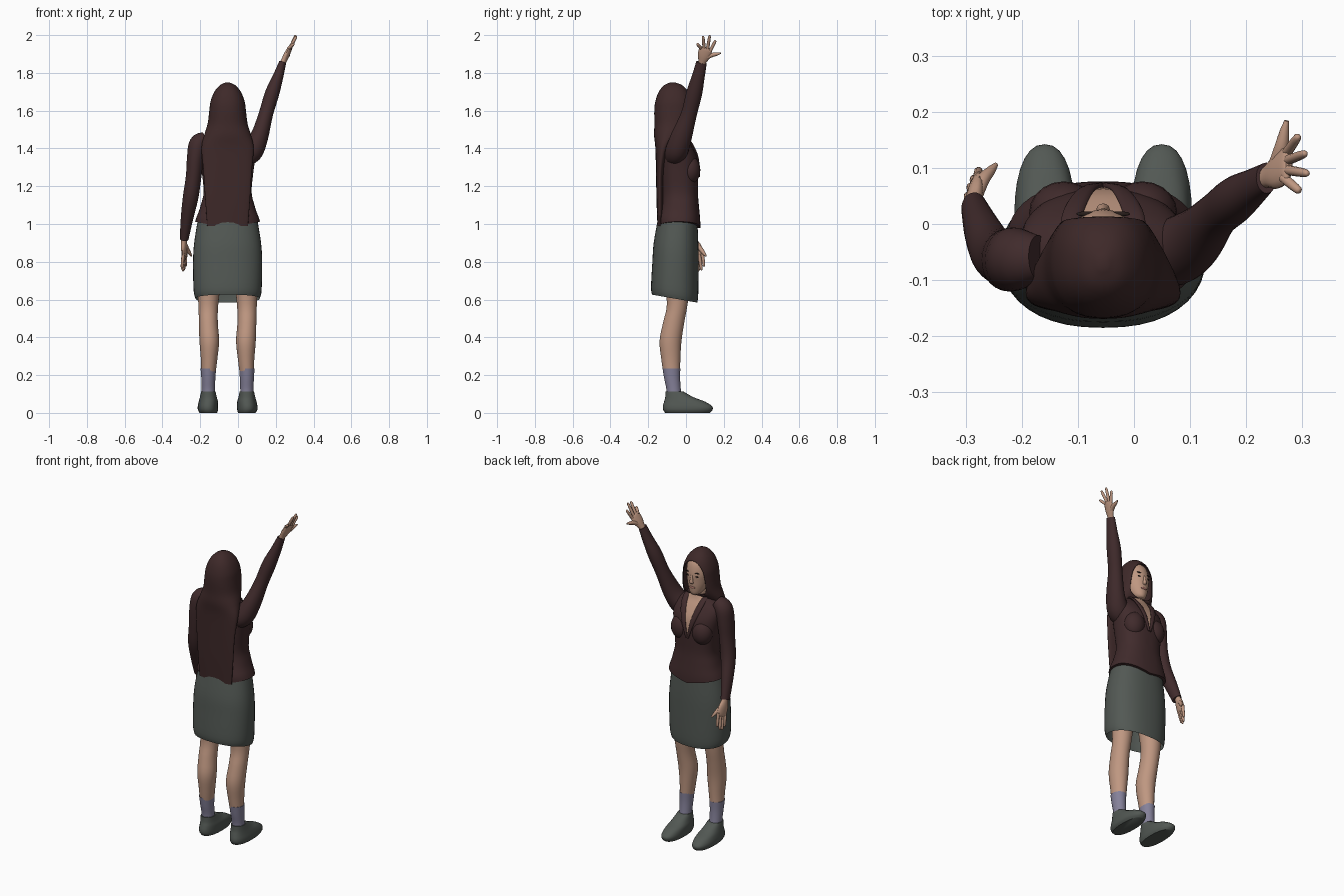
import bpy, bmesh, math
from mathutils import Vector

if "Cube" in bpy.data.objects:
    bpy.data.objects.remove(bpy.data.objects["Cube"])

CX = -0.055  # body centre line


def material(name, rgb):
    m = bpy.data.materials.new(name)
    m.diffuse_color = (*rgb, 1)
    m.use_nodes = True
    m.node_tree.nodes["Principled BSDF"].inputs["Base Color"].default_value = m.diffuse_color
    return m


SKIN = material("skin", (0.52, 0.31, 0.22))
JACKET = material("jacket brown", (0.052, 0.024, 0.025))
HAIR = material("hair brown", (0.048, 0.022, 0.022))
GREEN = material("grey green", (0.085, 0.098, 0.088))
SOCK = material("sock lilac", (0.235, 0.22, 0.32))
LIP = material("lip rose", (0.36, 0.16, 0.13))
DARK = material("eye dark", (0.02, 0.012, 0.01))


def smooth_path(st, k):
    """Catmull-Rom interpolation of station tuples."""
    out = []
    for i in range(len(st) - 1):
        a, b, c, d = st[max(i - 1, 0)], st[i], st[i + 1], st[min(i + 2, len(st) - 1)]
        for j in range(k):
            t = j / k
            out.append([0.5 * (2 * q + (r - p) * t + (2 * p - 5 * q + 4 * r - s) * t * t
                               + (3 * q - p - 3 * r + s) * t ** 3)
                        for p, q, r, s in zip(a, b, c, d)])
    return out + [list(st[-1])]


def loft(name, stations, mat, side=None, n=28, k=4, power=2.0, caps=(True, True), slope=None):
    """Stations are (x, y, z, half_width, half_depth). With side, rings follow the path."""
    st = smooth_path(stations, k)
    bm = bmesh.new()
    rings = []
    for i, (x, y, z, rx, ry) in enumerate(st):
        u, v = Vector((1, 0, 0)), Vector((0, 1, 0))
        if side:
            t = (Vector(st[min(i + 1, len(st) - 1)][:3]) - Vector(st[max(i - 1, 0)][:3])).normalized()
            u = Vector(side)
            u = (u - t * u.dot(t)).normalized()
            v = t.cross(u)
        ring = []
        for j in range(n):
            a = 2 * math.pi * j / n
            c, s = math.cos(a), math.sin(a)
            p = (Vector((x, y, z)) + u * math.copysign(abs(c) ** (2 / power), c) * rx
                 + v * math.copysign(abs(s) ** (2 / power), s) * ry)
            if slope:
                p.z += slope(p)
            ring.append(bm.verts.new(p))
        rings.append(ring)
    for a, b in zip(rings, rings[1:]):
        for j in range(n):
            bm.faces.new((a[j], a[(j + 1) % n], b[(j + 1) % n], b[j]))
    if caps[0]:
        bm.faces.new(rings[0][::-1])
    if caps[1]:
        bm.faces.new(rings[-1])
    bmesh.ops.recalc_face_normals(bm, faces=bm.faces)
    return finish(name, bm, mat)


def finish(name, bm, mat):
    me = bpy.data.meshes.new(name)
    bm.to_mesh(me)
    bm.free()
    for p in me.polygons:
        p.use_smooth = True
    me.materials.append(mat)
    ob = bpy.data.objects.new(name, me)
    bpy.context.collection.objects.link(ob)
    return ob


def ellipsoid(name, loc, r, mat):
    bm = bmesh.new()
    bmesh.ops.create_uvsphere(bm, u_segments=20, v_segments=12, radius=1)
    for v in bm.verts:
        v.co = Vector([c * s + o for c, s, o in zip(v.co, r, loc)])
    return finish(name, bm, mat)


# legs, socks, shoes
for s, label in ((-1, "left"), (1, "right")):
    x = CX + s * 0.102
    loft(label + "_leg", [(x, -.075, .2, .037, .043), (x - s * .004, -.08, .28, .043, .05),
         (x - s * .005, -.082, .38, .052, .058), (x, -.065, .48, .05, .056),
         (x, -.046, .58, .053, .055), (x - s * .005, -.045, .75, .07, .075)], SKIN)
    loft(label + "_sock", [(x, -.062, .07, .036, .042), (x, -.065, .12, .035, .038),
         (x, -.073, .18, .037, .042), (x, -.077, .235, .041, .047)], SOCK)
    loft(label + "_shoe", [(x, .008, 0, .046, .118), (x + s * .002, .01, .015, .053, .13),
         (x + s * .002, .008, .035, .054, .13), (x, -.008, .06, .051, .108),
         (x, -.034, .082, .045, .076), (x, -.06, .112, .038, .048)], GREEN, power=2.3)

# skirt, open below, with the hem dropping towards the front
loft("skirt", [(CX, -.06, .605, .17, .12), (CX, -.06, .65, .18, .125), (CX, -.056, .8, .183, .122),
     (CX, -.053, .9, .177, .118), (CX, -.045, 1.02, .158, .105)], GREEN, n=40, power=2.3,
     caps=(False, True), slope=lambda p: -.18 * (p.y + .06) * max(0, 1 - (p.z - .6) / .2))

# jacket body with a bare neckline cut by two planes
jacket = loft("jacket", [(CX, -.037, .99, .172, .113), (CX, -.037, 1.03, .163, .112),
     (CX, -.032, 1.10, .142, .1), (CX, -.032, 1.17, .127, .095), (CX, -.035, 1.28, .137, .1),
     (CX, -.04, 1.36, .148, .096), (CX, -.053, 1.42, .146, .08), (CX, -.06, 1.46, .1, .062),
     (CX, -.06, 1.49, .052, .05)], JACKET, n=48, power=2.4,
     slope=lambda p: (.2 * abs(p.x - CX) - .012) * max(0, 1 - (p.z - .99) / .08))
jacket.data.materials.append(SKIN)
bm = bmesh.new()
bm.from_mesh(jacket.data)
NECK_BOTTOM, RATE = 1.26, 0.25
for s in (-1, 1):
    bmesh.ops.bisect_plane(bm, geom=bm.verts[:] + bm.edges[:] + bm.faces[:],
                           plane_co=(CX, 0, NECK_BOTTOM), plane_no=(s, 0, -RATE))
for f in bm.faces:
    c = f.calc_center_median()
    if c.y > -.05 and abs(c.x - CX) < RATE * (c.z - NECK_BOTTOM):
        f.material_index = 1
bm.to_mesh(jacket.data)
bm.free()

# bust and lapels
for s, label in ((-1, "left"), (1, "right")):
    ellipsoid(label + "_bust", (CX + s * .07, .02, 1.285), (.062, .056, .075), JACKET)
    loft(label + "_lapel", [(CX + s * .004, .068, 1.25, .006, .006), (CX + s * .03, .06, 1.35, .014, .007),
         (CX + s * .052, .025, 1.43, .018, .007), (CX + s * .06, -.02, 1.475, .016, .007),
         (CX + s * .05, -.07, 1.49, .012, .007)], JACKET, side=(1, 0, 0), n=12)

# sleeves
loft("lowered_sleeve", [(-.17, -.06, 1.455, .035, .04), (-.208, -.062, 1.425, .05, .055),
     (-.225, -.064, 1.35, .045, .056), (-.235, -.062, 1.25, .041, .05), (-.251, -.05, 1.14, .041, .045),
     (-.27, -.012, 1.03, .033, .038), (-.285, .028, .92, .023, .03)], JACKET, side=(1, 0, 0))
loft("raised_sleeve", [(.015, -.06, 1.36, .06, .055), (.07, -.05, 1.385, .062, .06),
     (.112, -.025, 1.46, .048, .056), (.147, .015, 1.58, .038, .042), (.18, .043, 1.69, .038, .042),
     (.212, .065, 1.78, .028, .034), (.236, .082, 1.855, .019, .028)], JACKET, side=(1, 0, 0))


# hands
def hand(label, wrist, knuckles, spread, tips, thumb):
    w, kn, sp = Vector(wrist), Vector(knuckles), Vector(spread)
    mid = w.lerp(kn, .55)
    loft(label + "_palm", [(*w.lerp(kn, -.25), .02, .016), (*w.lerp(kn, .1), .021, .015),
         (*mid, .034, .015), (*kn, .034, .011), (*w.lerp(kn, 1.12), .022, .006)], SKIN, side=spread, n=16)
    for i, tip in enumerate(tips):
        base, t = kn + sp * (-.026 + .0173 * i), Vector(tip)
        loft(f"{label}_finger_{i + 1}", [(*base.lerp(t, -.15), .009, .009), (*base.lerp(t, .5), .0085, .0085),
             (*base.lerp(t, .9), .007, .007), (*t, .003, .003)], SKIN, side=spread, n=10, k=2)
    b, t = mid + sp * .018, Vector(thumb)
    loft(label + "_thumb", [(*w.lerp(kn, .25), .012, .012), (*b.lerp(t, .25), .013, .012),
         (*b.lerp(t, .7), .009, .009), (*t, .004, .004)], SKIN, side=(1, .3, .2), n=10, k=3)


hand("raised_hand", (.236, .083, 1.85), (.272, .105, 1.925), (.1, .97, -.2),
     [(.296, .058, 1.955), (.31, .09, 1.995), (.306, .126, 2.0), (.293, .157, 1.972)], (.272, .184, 1.905))
hand("lowered_hand", (-.286, .032, .925), (-.284, .062, .84), (.25, .93, .25),
     [(-.297, .052, .765), (-.292, .068, .75), (-.286, .082, .755), (-.277, .096, .775)], (-.246, .106, .83))

# neck and head
loft("neck", [(CX, -.06, 1.38, .06, .05), (CX, -.06, 1.45, .046, .046), (CX, -.055, 1.56, .045, .05)], SKIN)
loft("head", [(CX, -.012, 1.492, .02, .022), (CX, -.022, 1.505, .036, .04), (CX, -.042, 1.54, .055, .065),
     (CX, -.055, 1.58, .067, .08), (CX, -.058, 1.63, .072, .083), (CX, -.063, 1.69, .06, .07),
     (CX, -.07, 1.725, .025, .03)], SKIN)
loft("nose", [(CX, .022, 1.618, .006, .006), (CX, .026, 1.59, .009, .008),
     (CX, .026, 1.572, .012, .01), (CX, .02, 1.563, .006, .004)], SKIN, n=12)
ellipsoid("lips", (CX, .02, 1.541), (.02, .006, .007), LIP)
for s, label in ((-1, "left"), (1, "right")):
    ellipsoid(label + "_eye", (CX + s * .029, .018, 1.61), (.012, .004, .0045), DARK)
    ellipsoid(label + "_brow", (CX + s * .03, .018, 1.632), (.018, .0045, .003), DARK)

# long hair: hood over the head flowing into a flat curtain down the back
hair = loft("hair", [(CX, -.137, .99, .108, .014), (CX, -.138, 1.12, .118, .018), (CX, -.137, 1.28, .128, .022),
     (CX, -.122, 1.4, .138, .04), (CX, -.095, 1.47, .124, .074), (CX, -.073, 1.53, .106, .094),
     (CX, -.067, 1.6, .097, .101), (CX, -.066, 1.65, .09, .096), (CX, -.066, 1.7, .07, .078),
     (CX, -.068, 1.735, .04, .047), (CX, -.07, 1.75, .008, .01)], HAIR, n=48, power=2.25)
bm = bmesh.new()
bm.from_mesh(hair.data)
bmesh.ops.bisect_plane(bm, geom=bm.verts[:] + bm.edges[:] + bm.faces[:], plane_co=(CX, .012, 1.685),
                       plane_no=(0, 1, -.1), clear_outer=True)
bm.to_mesh(hair.data)
bm.free()
shell = hair.modifiers.new("thickness", 'SOLIDIFY')
shell.thickness = .005

# keep hems and rims crisp
bpy.ops.object.select_all(action='DESELECT')
for ob in bpy.context.collection.objects:
    ob.select_set(True)
    bpy.context.view_layer.objects.active = ob
bpy.ops.object.shade_smooth_by_angle(angle=math.radians(50))
